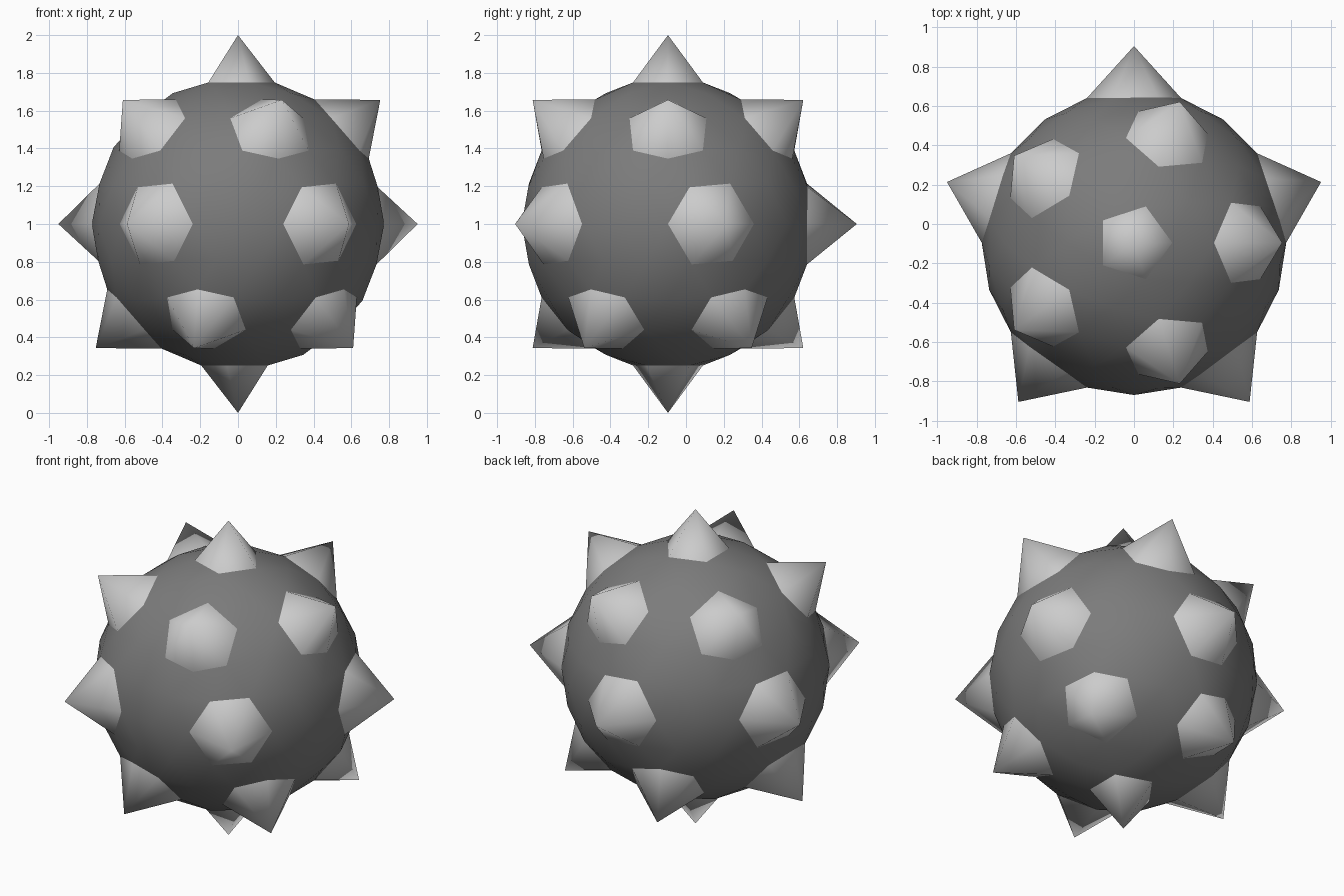
import bpy, bmesh
from math import sin, cos, radians
from mathutils import Vector

if "Cube" in bpy.data.objects:
    bpy.data.objects.remove(bpy.data.objects["Cube"])

R_BODY = 0.774
R_TIP = 1.0
CENTRE = Vector((0, -0.0955, 1))

# spike directions: two poles, the equator and two staggered rings
dirs = [Vector((0, 0, 1)), Vector((0, 0, -1))]
for start, elev in ((90, 0), (0, 41.1), (180, -41.1)):
    for k in range(5):
        a, e = radians(start + 72 * k), radians(elev)
        dirs.append(Vector((cos(a) * cos(e), sin(a) * cos(e), sin(e))))


def make_part(name, spikes, colour=None):
    """Faceted ball with pulled-out points, keeping only spikes or only body."""
    bm = bmesh.new()
    bmesh.ops.create_icosphere(bm, subdivisions=3, radius=R_BODY)
    tips = {max(bm.verts, key=lambda v: v.co.normalized().dot(d)) for d in dirs}
    for v in tips:
        v.co = v.co.normalized() * R_TIP
    drop = [f for f in bm.faces if any(v in tips for v in f.verts) != spikes]
    bmesh.ops.delete(bm, geom=drop, context='FACES')
    for f in bm.faces:
        f.smooth = True
    bmesh.ops.translate(bm, verts=bm.verts, vec=CENTRE)
    me = bpy.data.meshes.new(name)
    bm.to_mesh(me)
    bm.free()
    ob = bpy.data.objects.new(name, me)
    bpy.context.collection.objects.link(ob)
    if colour:
        mat = bpy.data.materials.new(name + "_dark")
        mat.diffuse_color = colour
        mat.use_nodes = True
        mat.node_tree.nodes["Principled BSDF"].inputs["Base Color"].default_value = mat.diffuse_color
        me.materials.append(mat)
    return ob


# dark ball
make_part("ball_body", False, (0.2, 0.2, 0.2, 1))
# light pyramidal spikes
make_part("spikes", True)
